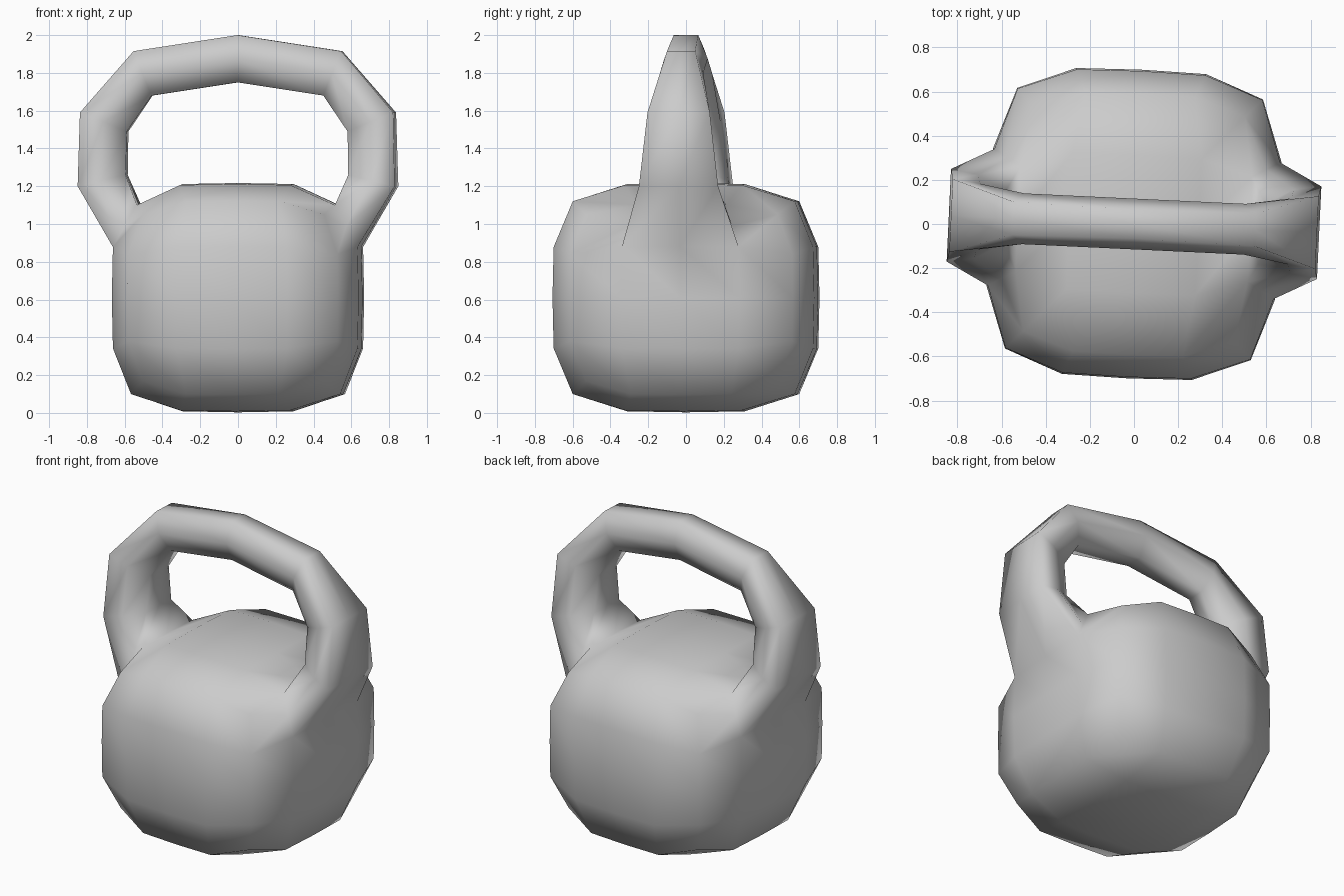
import bpy, bmesh, math
from mathutils import Matrix, Vector

if "Cube" in bpy.data.objects:
    bpy.data.objects.remove(bpy.data.objects["Cube"])

bm = bmesh.new()

# Rounded body: gridded cube pushed onto a superellipsoid
bmesh.ops.create_cube(bm, size=2)
bmesh.ops.subdivide_edges(bm, edges=bm.edges[:], cuts=3, use_grid_fill=True)
grid = {}
for v in bm.verts:
    key = tuple(round(c * 2) for c in v.co)
    grid[key] = v
    p = Vector([{1: 0.45, 2: 1.0, 0: 0.0}[abs(k)] * (1 if k > 0 else -1) for k in key])
    norm = sum(abs(c) ** 4.1 for c in p) ** (1 / 4.1)
    p /= norm
    if all(abs(k) == 2 for k in key):
        p *= 0.95
    v.co = (p.x * 0.66, p.y * 0.70, 0.61 + p.z * 0.607)


# Opening in the body shoulder, as a loop of eight vertices
def shoulder_loop(s):
    low = [grid[(2 * s, j, 1)] for j in (-1, 0, 1)]
    high = [grid[(2 * s, j, 2)] for j in (-1, 0, 1)]
    for v in high:
        v.co.x -= 0.03 * s
        v.co.z -= 0.02
        v.co.y *= 0.9
    for i in (0, 1):
        ring = {low[i], low[i + 1], high[i], high[i + 1]}
        for f in [f for f in low[i].link_faces if set(f.verts) == ring]:
            bm.faces.remove(f)
    bm.edges.remove(bm.edges.get((low[1], high[1])))
    sides = [bmesh.utils.edge_split(bm.edges.get((low[i], high[i])), low[i], 0.5)[1]
             for i in (0, 2)]
    return low + [sides[1]] + high[::-1] + [sides[0]]


# Handle cross-section from outer and inner points and half widths
def section(s, outer, inner, wo, ws, wi):
    ox, oz = outer
    ix, iz = inner
    mx, mz = (ox + ix) / 2, (oz + iz) / 2
    pts = [(ox, -wo, oz), (ox, 0, oz), (ox, wo, oz), (mx, ws, mz),
           (ix, wi, iz), (ix, 0, iz), (ix, -wi, iz), (mx, -ws, mz)]
    return [bm.verts.new((x * s, y, z)) for x, y, z in pts]


stations = [
    ((0.84, 1.20), (0.59, 1.26), 0.21, 0.19, 0.12),
    ((0.83, 1.59), (0.585, 1.49), 0.165, 0.15, 0.09),
    ((0.55, 1.915), (0.455, 1.68), 0.075, 0.115, 0.06),
    ((0.0, 2.0), (0.0, 1.75), 0.065, 0.115, 0.06),
]

# Handle skinned from one shoulder to the other
rings = [shoulder_loop(1)]
rings += [section(1, *st) for st in stations]
rings += [section(-1, *st) for st in stations[-2::-1]]
rings.append(shoulder_loop(-1))
for a, b in zip(rings, rings[1:]):
    for i in range(8):
        j = (i + 1) % 8
        bm.faces.new((a[i], a[j], b[j], b[i]))

bmesh.ops.recalc_face_normals(bm, faces=bm.faces[:])

# The whole piece is turned slightly about the vertical
bm.transform(Matrix.Rotation(math.radians(-2.7), 4, 'Z'))
low_z = min(v.co.z for v in bm.verts)
for f in bm.faces:
    f.smooth = True

mesh = bpy.data.meshes.new("kettlebell")
bm.to_mesh(mesh)
bm.free()
obj = bpy.data.objects.new("kettlebell", mesh)
bpy.context.collection.objects.link(obj)
